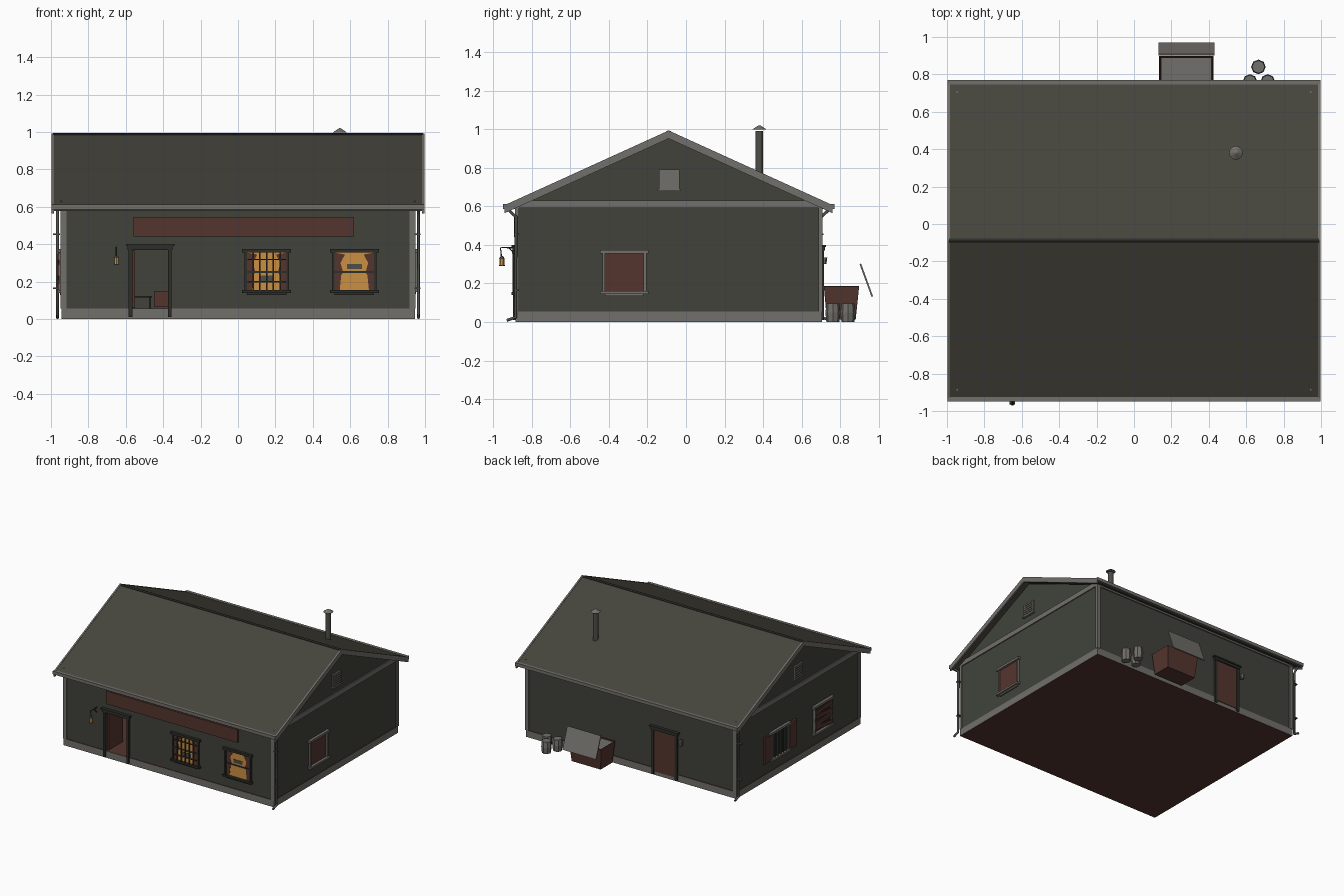
import bpy, bmesh, math
from mathutils import Vector

cube = bpy.data.objects.get("Cube")
if cube:
    bpy.data.objects.remove(cube, do_unlink=True)


def material(name, r, g, b):
    m = bpy.data.materials.new(name)
    m.use_nodes = True
    m.diffuse_color = (r, g, b, 1)
    bsdf = next(n for n in m.node_tree.nodes if n.type == 'BSDF_PRINCIPLED')
    bsdf.inputs["Base Color"].default_value = (r, g, b, 1)
    bsdf.inputs["Roughness"].default_value = 0.9
    return m


ROOF = material("roof shingle", .061, .058, .045)
WALL = material("dark green wall", .052, .055, .044)
TRIM = material("grey trim", .17, .16, .145)
WOOD = material("red brown wood", .088, .036, .027)
DARK = material("dark frame", .026, .027, .022)
AMBER = material("amber light", .6, .28, .055)
METAL = material("dull metal", .075, .075, .065)

FRONT, BACK, SIDE, EAVE, BASE = -.88, .70, .94, .60, .055
RIDGE_Y, RIDGE_Z = -.09, .99
PLACE = {
    "front": lambda u, z, d: (u, FRONT - d, z),
    "back": lambda u, z, d: (u, BACK + d, z),
    "right": lambda u, z, d: (SIDE + d, u, z),
    "left": lambda u, z, d: (-SIDE - d, u, z),
}


def finish(name, bm, mat):
    bmesh.ops.recalc_face_normals(bm, faces=bm.faces[:])
    me = bpy.data.meshes.new(name)
    bm.to_mesh(me)
    bm.free()
    me.materials.append(mat)
    ob = bpy.data.objects.new(name, me)
    bpy.context.collection.objects.link(ob)
    return ob


def slab(name, side, pts, d0, d1, mat):
    """Extrude an outline (u, z) drawn on a wall from depth d0 to d1."""
    bm = bmesh.new()
    a, b = ([bm.verts.new(PLACE[side](u, z, d)) for u, z in pts] for d in (d0, d1))
    bm.faces.new(a)
    bm.faces.new(b)
    for i in range(len(pts)):
        j = (i + 1) % len(pts)
        bm.faces.new((a[i], a[j], b[j], b[i]))
    return finish(name, bm, mat)


def rect(name, side, u0, u1, z0, z1, d0, d1, mat):
    return slab(name, side, [(u0, z0), (u1, z0), (u1, z1), (u0, z1)], d0, d1, mat)


def box(name, lo, hi, mat):
    return rect(name, "back", lo[0], hi[0], lo[2], hi[2], lo[1] - BACK, hi[1] - BACK, mat)


def cone(name, loc, r1, r2, height, sides, mat):
    bm = bmesh.new()
    bmesh.ops.create_cone(bm, cap_ends=True, segments=sides, radius1=r1, radius2=r2, depth=height)
    bmesh.ops.translate(bm, verts=bm.verts[:], vec=Vector(loc) + Vector((0, 0, height / 2)))
    return finish(name, bm, mat)


def pipe(name, pts, radius, mat):
    cu = bpy.data.curves.new(name, 'CURVE')
    cu.dimensions = '3D'
    cu.bevel_depth, cu.bevel_resolution, cu.use_fill_caps = radius, 1, True
    sp = cu.splines.new('POLY')
    sp.points.add(len(pts) - 1)
    for p, co in zip(sp.points, pts):
        p.co = (*co, 1)
    cu.materials.append(mat)
    ob = bpy.data.objects.new(name, cu)
    bpy.context.collection.objects.link(ob)


# Foundation with wooden floor and underside
base = box("foundation", (-.945, FRONT - .005, 0), (.945, BACK + .005, BASE), TRIM)
base.data.materials.append(WOOD)
for f in base.data.polygons:
    f.material_index = int(abs(f.normal.z) > .5)

# Walls: front has a door notch, sides rise into gables
DL, DR, DT = -.565, -.375, .37
slab("front_wall", "front", [(-SIDE, BASE), (DL, BASE), (DL, DT), (DR, DT), (DR, BASE),
                             (SIDE, BASE), (SIDE, EAVE), (-SIDE, EAVE)], -.02, 0, WALL)
rect("back_wall", "back", -SIDE, SIDE, BASE, EAVE, -.02, 0, WALL)
for side in ("left", "right"):
    slab(side + "_wall", side, [(FRONT, BASE), (BACK, BASE), (BACK, EAVE), (RIDGE_Y, .955),
                                (FRONT, EAVE)], -.02, 0, WALL)
    rect(side + "_frieze", side, FRONT - .01, BACK + .01, .59, .63, 0, .008, TRIM)
    for end, y in (("front", FRONT - .008), ("back", BACK - .014)):
        rect(f"{side}_{end}_corner_side", side, y, y + .022, BASE, .59, 0, .008, TRIM)
    # Gable vent
    rect(side + "_vent", side, -.14, -.035, .685, .79, 0, .012, TRIM)
    rect(side + "_vent_sill", side, -.15, -.025, .68, .69, 0, .018, TRIM)
    for i in range(5):
        rect(side + "_vent_slat", side, -.13, -.045, .7 + i * .018, .708 + i * .018, .012, .018, TRIM)
for side in ("front", "back"):
    for s in (-1, 1):
        rect(side + "_corner_board", side, s * .918, s * .946, BASE, EAVE, 0, .008, TRIM)
    rect(side + "_frieze", side, -SIDE, SIDE, .585, .61, 0, .01, TRIM)
box("ceiling", (-.93, -.87, .585), (.93, .69, .595), WALL)

# Roof, rake boards, ridge and gutters
OUT, SLOPE = .845, .455


def chevron(top, thick, out):
    drop = out * SLOPE
    return [(RIDGE_Y - out, top - drop), (RIDGE_Y, top), (RIDGE_Y + out, top - drop),
            (RIDGE_Y + out, top - drop - thick), (RIDGE_Y, top - thick),
            (RIDGE_Y - out, top - drop - thick)]


slab("roof", "right", chevron(RIDGE_Z, .028, OUT), .05, -1.93, ROOF)
for side in ("left", "right"):
    slab(side + "_rake_board", side, chevron(RIDGE_Z + .003, .042, OUT + .005), .045, .058, TRIM)
slab("ridge_cap", "right", chevron(RIDGE_Z + .004, .006, .012), .05, -1.93, DARK)
for s in (-1, 1):
    y = RIDGE_Y + s * .848
    box("gutter", (-.998, y - .012, .586), (.998, y + .012, .612), TRIM)

# Downspouts on opposite corners
for s, y in ((1, FRONT), (-1, BACK)):
    x, o = s * .965, -s
    pipe("downspout", [(x, y + o * .055, .595), (x, y + o * .002, .545), (x, y + o * .002, .025),
                       (x, y + o * .05, .008)], .009, METAL)
    for z in (.16, .45):
        box("downspout_strap", (x - .025, y - .012, z), (x + .012, y + .012, z + .008), METAL)

# Stove pipe
cone("stove_pipe", (.545, .38, .74), .02, .02, .25, 12, METAL)
cone("stove_pipe_cap", (.545, .38, .998), .037, .004, .022, 12, TRIM)

# Sign board
rect("sign_board", "front", -.56, .62, .44, .545, 0, .012, WOOD)


# Door surrounds
def door_frame(side, c):
    for s in (-1, 1):
        rect(side + "_door_post", side, c + s * .095, c + s * .115, .01, .37, -.02, .016, DARK)
    rect(side + "_door_header", side, c - .12, c + .12, .37, .39, -.02, .02, DARK)
    rect(side + "_door_cornice", side, c - .13, c + .13, .39, .4, 0, .026, DARK)


door_frame("front", -.47)
door_frame("back", -.305)
rect("back_door", "back", -.4, -.21, .03, .37, 0, .01, WOOD)
box("front_door_open", (-.563, -.87, .06), (-.55, -.69, .365), WOOD)

# Room furniture
box("table_top", (-.58, -.32, .115), (-.46, -.2, .123), DARK)
for x in (-.57, -.47):
    box("table_leg", (x - .006, -.27, BASE), (x + .006, -.25, .115), DARK)
box("crate", (-.45, -.35, BASE + .01), (-.33, -.22, .15), WOOD)


# Windows
def window(side, c, frame, pane, w=.105, z0=.155, z1=.355):
    rect(side + "_window_pane", side, c - w, c + w, z0, z1, 0, .005, pane)
    for s in (-1, 1):
        rect(side + "_window_jamb", side, c + s * w, c + s * (w + .014), z0 - .005, z1, 0, .016, frame)
    rect(side + "_window_header", side, c - w - .026, c + w + .026, z1, z1 + .018, 0, .022, frame)
    rect(side + "_window_sill", side, c - w - .026, c + w + .026, z0 - .015, z0, 0, .026, frame)
    rect(side + "_window_apron", side, c - w, c + w, z0 - .026, z0 - .015, 0, .012, frame)


for c in (.153, .622):
    window("front", c, DARK, AMBER)
    for s in (-1, 1):
        slab("curtain", "front", [(c + s * u, z) for u, z in (
            (.105, .155), (.078, .155), (.07, .235), (.06, .25), (.074, .3), (.05, .345),
            (.105, .355))], .005, .008, WOOD)
    rect("window_rail", "front", c - .105, c + .105, .246, .256, .008, .013, DARK)
    rect("hanging_plate", "front", c - .04, c + .04, .2 if c < .3 else .268, .232 if c < .3 else .295,
         .005, .009, METAL)
for i in range(5):
    x = .153 + (i - 2) * .036
    rect("window_bar", "front", x - .004, x + .004, .155, .355, .013, .019, DARK)
for z in (.195, .315):
    rect("window_cross_bar", "front", .05, .256, z, z + .007, .013, .019, DARK)

# Boarded window on the right
window("right", -.32, TRIM, WOOD, w=.1, z0=.16)

# Barred window with open shutters, and a planked window on the left
window("left", .15, TRIM, DARK, w=.1)
for i in range(5):
    y = .15 + (i - 2) * .036
    rect("left_window_bar", "left", y - .004, y + .004, .155, .355, .012, .018, METAL)
for s in (-1, 1):
    bm_pts = [(.15 + s * u, z) for u, z in ((.118, .155), (.205, .145), (.205, .365), (.118, .355))]
    slab("left_shutter", "left", bm_pts, .004, .018, WOOD)
window("left", -.4, TRIM, DARK, w=.1)
for i, tilt in enumerate((.012, -.014, .006, -.008)):
    z = .17 + i * .046
    slab("window_plank", "left", [(-.51, z - tilt), (-.29, z + tilt), (-.29, z + .032 + tilt),
                                  (-.51, z + .032 - tilt)], .014, .024, WOOD)

# Hanging lantern by the front door
pipe("lantern_arm", [(-.65, FRONT, .385), (-.65, -.962, .385), (-.65, -.957, .335)], .004, DARK)
pipe("lantern_brace", [(-.65, FRONT, .345), (-.65, -.92, .385)], .003, DARK)
cone("lantern_glass", (-.65, -.955, .295), .013, .013, .033, 6, AMBER)
cone("lantern_cap", (-.65, -.955, .328), .017, .004, .014, 6, METAL)
cone("lantern_base", (-.65, -.955, .289), .016, .016, .006, 6, METAL)

# Small wall lamp by the back door
rect("back_lamp_plate", "back", -.462, -.438, .3, .35, 0, .006, METAL)
cone("back_lamp", (-.45, .718, .3), .01, .015, .035, 6, TRIM)

# Rubbish bin: tapered open box, contents and tilted lid
bm = bmesh.new()
lower, upper = ([bm.verts.new((x, y, z)) for x, y in ((x0, y0), (x1, y0), (x1, y1), (x0, y1))]
                for x0, x1, y0, y1, z in ((.15, .41, .73, .88, .012), (.135, .425, .715, .898, .185)))
bm.faces.new(lower)
for i in range(4):
    bm.faces.new((lower[i], lower[i - 1], upper[i - 1], upper[i]))
bin_box = finish("bin_box", bm, WOOD)
solid = bin_box.modifiers.new("thickness", 'SOLIDIFY')
solid.thickness = .006
box("bin_contents", (.145, .725, .168), (.415, .889, .179), TRIM)
slab("bin_lid", "right", [(.9, .3), (.908, .303), (.97, .133), (.962, .13)], -.81, -.51, TRIM)

# Barrels
for x, y in ((.665, .84), (.62, .762), (.715, .762)):
    cone("barrel_lower", (x, y, 0), .034, .039, .048, 8, TRIM)
    cone("barrel_upper", (x, y, .048), .039, .034, .048, 8, TRIM)
